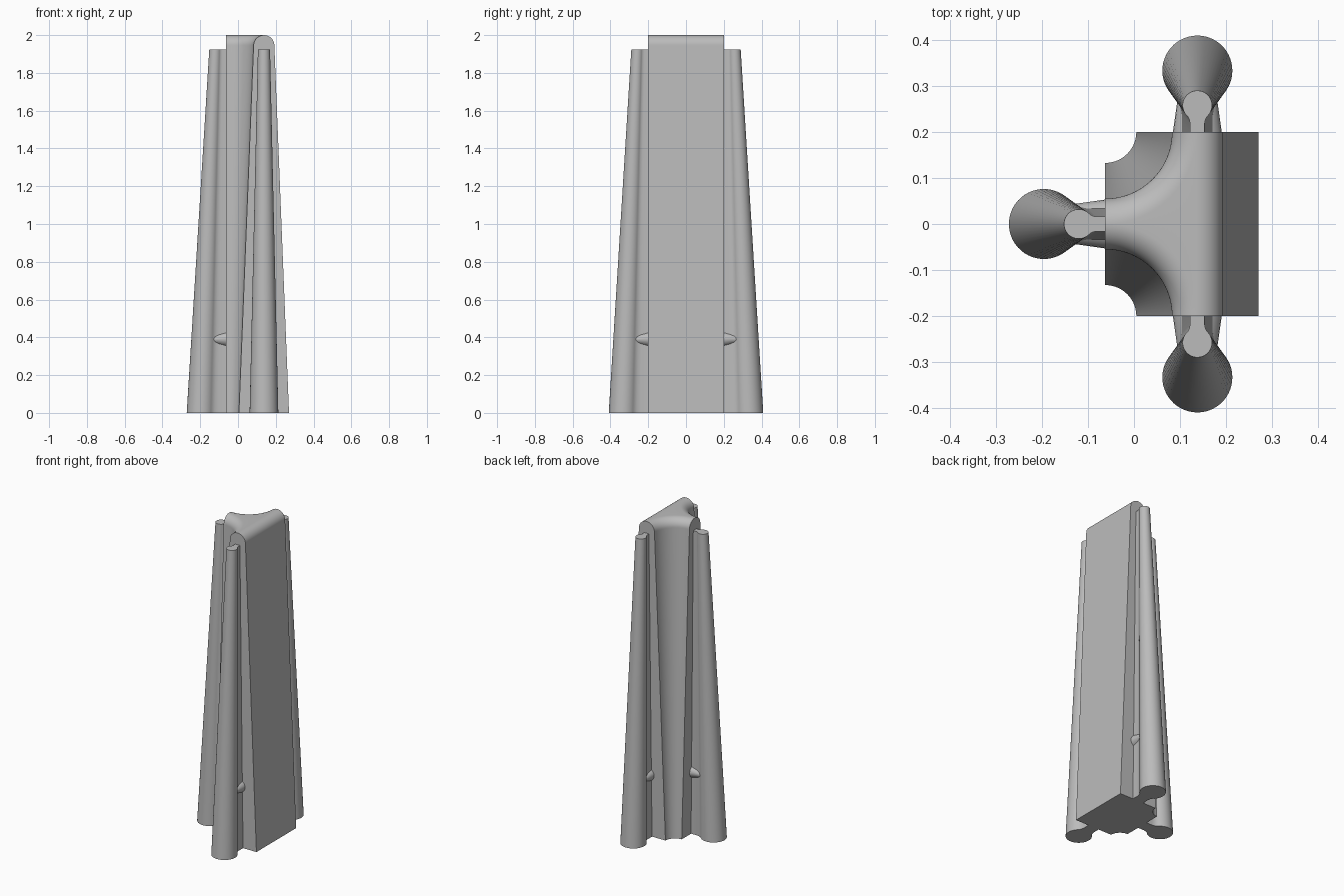
import bpy, bmesh, math
from mathutils import Matrix, Vector

if "Cube" in bpy.data.objects:
    bpy.data.objects.remove(bpy.data.objects["Cube"], do_unlink=True)

grey = bpy.data.materials.new("plain grey")
grey.use_nodes = True
GREY = (0.5, 0.5, 0.5, 1)
grey.diffuse_color = GREY
grey.node_tree.nodes["Principled BSDF"].inputs["Base Color"].default_value = GREY

CX = 0.1375     # common centre line of the three arms
REACH = 0.2     # distance from that line to each arm's end face


def loft(name, sections, angle=30):
    """Skin a stack of closed sections and cap both ends."""
    bm = bmesh.new()
    rings = [[bm.verts.new(p) for p in s] for s in sections]
    n = len(rings[0])
    for low, high in zip(rings, rings[1:]):
        for i in range(n):
            j = (i + 1) % n
            bm.faces.new((low[i], low[j], high[j], high[i]))
    bm.faces.new(rings[0][::-1])
    bm.faces.new(rings[-1])
    bmesh.ops.recalc_face_normals(bm, faces=bm.faces)
    mesh = bpy.data.meshes.new(name)
    bm.to_mesh(mesh)
    bm.free()
    mesh.materials.append(grey)
    obj = bpy.data.objects.new(name, mesh)
    bpy.context.collection.objects.link(obj)
    bpy.ops.object.select_all(action="DESELECT")
    obj.select_set(True)
    bpy.context.view_layer.objects.active = obj
    bpy.ops.object.shade_smooth_by_angle(angle=math.radians(angle))
    return obj


# T-shaped body: arms of half width h joined by quarter-round coves
def body_section(h, z, steps=24):
    r = REACH - h
    cove = []
    for i in range(steps + 1):
        a = math.pi / 2 * i / steps
        cove.append((CX - REACH + r * math.cos(a), REACH - r * math.sin(a)))
    pts = [(CX + h, -REACH), (CX + h, REACH)] + cove
    pts += [(x, -y) for x, y in reversed(cove)]
    return [(x, y, z) for x, y in pts]


TOP_R = 0.055
sections = [body_section(0.1325, 0)]
for i in range(13):
    a = math.pi / 2 * i / 12
    h = max(TOP_R * math.cos(a), 0.0005)
    sections.append(body_section(h, 2 - TOP_R + TOP_R * math.sin(a)))
loft("body", sections)


# Tapered pole with a thin flared web running back into the body
def pole_section(c, r, z, steps=40):
    start = math.acos(-0.76)
    pts = []
    for i in range(steps + 1):
        a = -start + 2 * start * i / steps
        pts.append((c + r * math.cos(a), r * math.sin(a)))
    web = [(c - 0.95 * r, 0.55 * r), (c - 1.2 * r, 0.5 * r), (REACH - 0.01, 0.5 * r)]
    pts += web + [(u, -v) for u, v in reversed(web)]
    return [(u, v, z) for u, v in pts]


# Knob through the web, narrowing from the body towards the pole
def knob_section(u, wide, tall, steps=24):
    turn = [2 * math.pi * i / steps for i in range(steps)]
    return [(u, wide * math.cos(a), 0.39 + tall * math.sin(a)) for a in turn]


for side, degrees in (("right", 180), ("front", -90), ("back", 90)):
    place = Matrix.Translation(Vector((CX, 0, 0))) @ Matrix.Rotation(math.radians(degrees), 4, "Z")
    pole = loft(side + "_pole", [pole_section(0.333, 0.076, 0), pole_section(0.2575, 0.032, 1.925)])
    knob = loft(side + "_knob", [knob_section(REACH - 0.01, 0.053, 0.045),
                                 knob_section(REACH, 0.053, 0.045),
                                 knob_section(0.27, 0.043, 0.024)])
    pole.matrix_world = place
    knob.matrix_world = place
